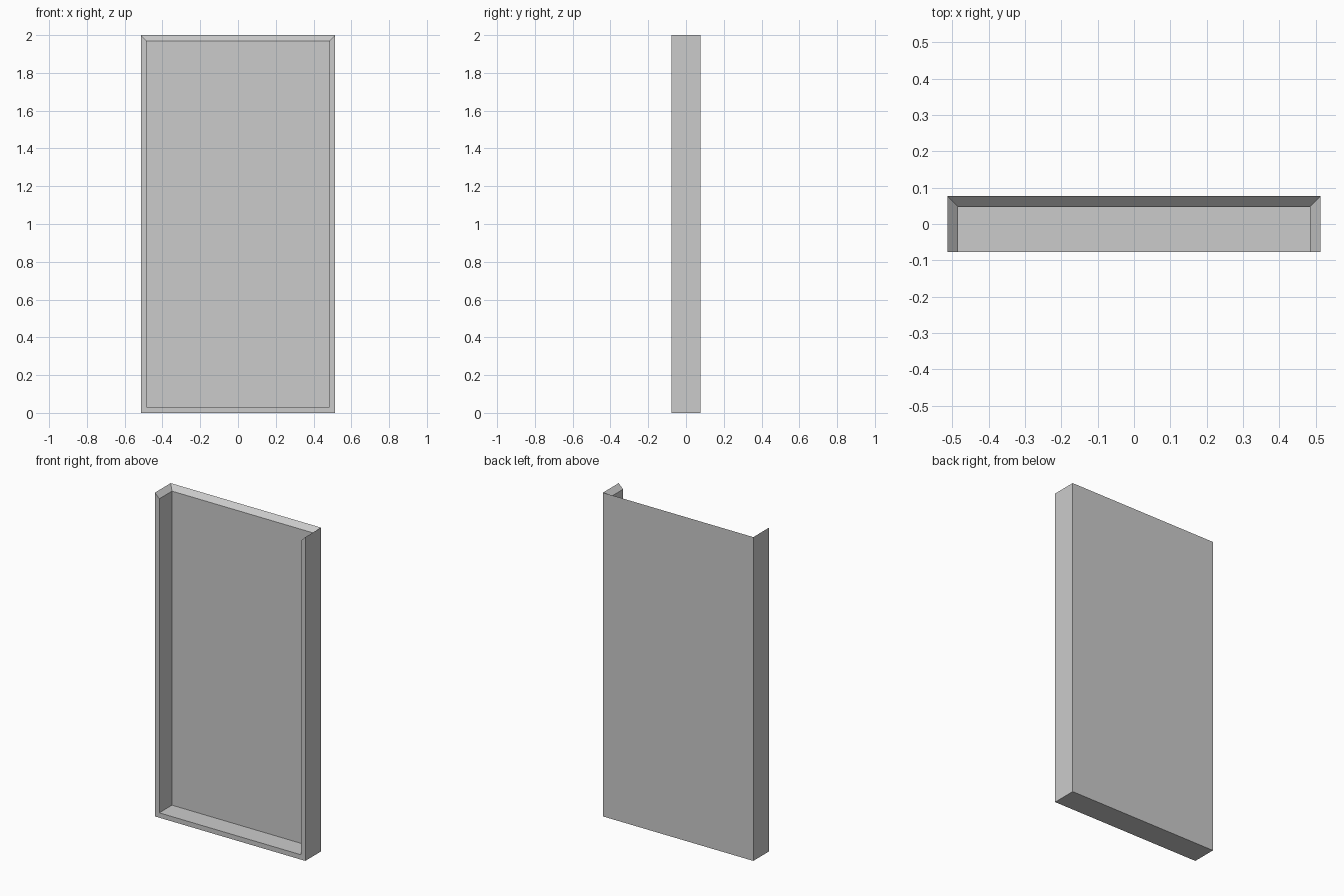
import bpy
import bmesh

if "Cube" in bpy.data.objects:
    bpy.data.objects.remove(bpy.data.objects["Cube"])

HX, HY, H, T = 0.514, 0.077, 2.0, 0.03   # half width, half depth, height, wall


def ring(bm, hx, y0, y1, z0, z1):
    """Eight box corners: front, right-going, bottom then top."""
    return [bm.verts.new((x, y, z)) for z in (z0, z1)
            for x, y in ((-hx, y0), (hx, y0), (hx, y1), (-hx, y1))]


bm = bmesh.new()
# Outer shell and inner recess, both open at the front and the top
outer = ring(bm, HX, -HY, HY, 0, H)
inner = ring(bm, HX - T, -HY, HY - T, T, H - T)
walls = ((0, 3, 2, 1), (1, 2, 6, 5), (2, 3, 7, 6), (3, 0, 4, 7))
for w in walls:
    bm.faces.new([outer[i] for i in w])
    bm.faces.new([inner[i] for i in reversed(w)])

# Rim: flat around the front opening, bevelled inward around the top
for a, b in ((0, 1), (1, 5), (5, 6), (6, 7), (7, 4), (4, 0)):
    bm.faces.new((outer[a], outer[b], inner[b], inner[a]))
bmesh.ops.recalc_face_normals(bm, faces=bm.faces)

mesh = bpy.data.meshes.new("open_tray_panel")
bm.to_mesh(mesh)
bm.free()
bpy.context.collection.objects.link(bpy.data.objects.new("open_tray_panel", mesh))
